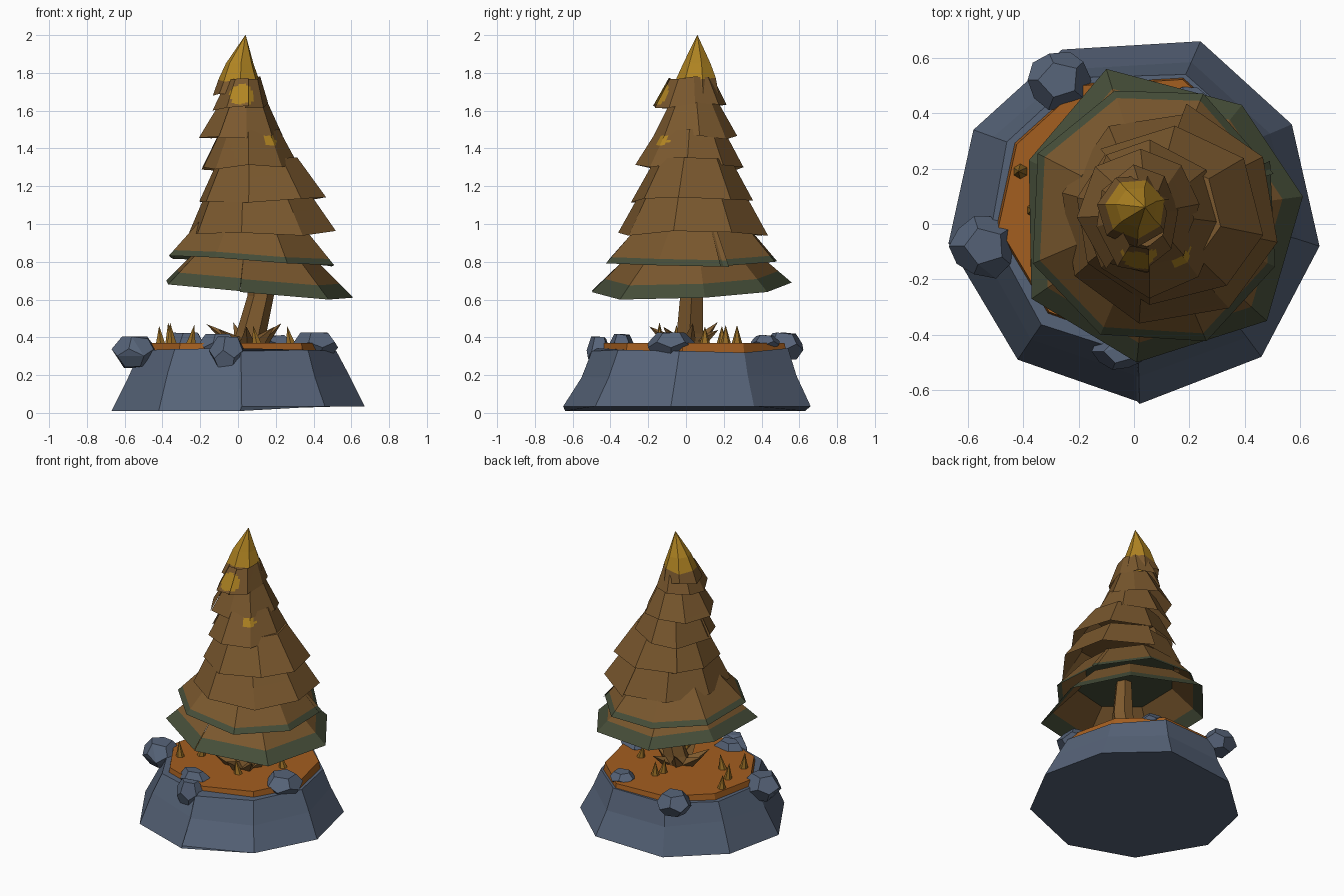
import bpy, bmesh, math, random
from mathutils import Vector

random.seed(7)
cube = bpy.data.objects.get("Cube")
if cube:
    bpy.data.objects.remove(cube)


def material(name, r, g, b):
    def lin(v):
        return ((v / 255 + 0.055) / 1.055) ** 2.4
    m = bpy.data.materials.new(name)
    m.use_nodes = True
    col = (lin(r), lin(g), lin(b), 1)
    m.diffuse_color = col
    m.node_tree.nodes["Principled BSDF"].inputs["Base Color"].default_value = col
    return m


STONE = material("slate stone", 86, 99, 120)
SOIL = material("orange soil", 163, 94, 32)
BROWN = material("autumn brown", 122, 88, 46)
GREEN = material("dark green", 70, 78, 57)
GOLD = material("gold", 176, 132, 34)
BARK = material("bark brown", 126, 90, 46)
SPIKE = material("spike ochre", 148, 106, 36)


def finish(name, bm, *mats):
    mesh = bpy.data.meshes.new(name)
    bm.to_mesh(mesh)
    bm.free()
    for m in mats:
        mesh.materials.append(m)
    ob = bpy.data.objects.new(name, mesh)
    bpy.context.collection.objects.link(ob)


def loft(bm, rows, closed=True):
    """Skin rows of points; returns the vertex rows and face strips."""
    vs = [[bm.verts.new(p) for p in row] for row in rows]
    n = len(vs[0])
    strips = []
    for a, b in zip(vs, vs[1:]):
        strips.append([bm.faces.new((a[i], a[(i + 1) % n], b[(i + 1) % n], b[i]))
                       for i in range(n if closed else n - 1)])
    return vs, strips


# Rock pedestal: uneven outline with a small step at the front
outline = [(.02, -.65), (.46, -.48), (.67, -.08), (.57, .36), (.24, .66),
           (-.26, .63), (-.58, .34), (-.67, -.07), (-.42, -.49), (.01, -.64)]
rows = []
for scale, z in ((1, 0), (.88, .2), (.79, .34)):
    row = []
    for x, y in outline:
        s = scale + (random.uniform(-.02, .02) if z else 0)
        foot = .01 if x < .015 else .035
        # The rim dips on the left rear
        dip = .03 if z > .3 and x > .5 and y > 0 else 0
        row.append((x * s, y * s + .08 * z,
                    z - dip + random.uniform(-.015, .015) if z else foot))
    rows.append(row)
bm = bmesh.new()
vs, _ = loft(bm, rows)
bm.faces.new(vs[0][::-1])
bm.faces.new(vs[-1])
finish("rock_pedestal", bm, STONE)

# Soil plate on the pedestal
bm = bmesh.new()
vs, _ = loft(bm, [[(x * s, y * s + .04, z) for x, y in outline[:-1]]
                  for s, z in ((.75, .3), (.73, .37))])
bm.faces.new(vs[-1])
finish("soil", bm, SOIL)


# Boulders: faceted lumps with pentagonal sides
def boulder(name, loc, size):
    src = bmesh.new()
    bmesh.ops.create_icosphere(src, subdivisions=1, radius=1)
    bm = bmesh.new()
    for f in src.faces:
        d = f.calc_center_median().normalized()
        p = [d[i] * size[i] * random.uniform(.9, 1.08) for i in range(3)]
        bm.verts.new(Vector(p) + Vector(loc))
    src.free()
    bmesh.ops.convex_hull(bm, input=bm.verts[:])
    bmesh.ops.dissolve_limit(bm, angle_limit=.25, verts=bm.verts[:], edges=bm.edges[:])
    finish(name, bm, STONE)


boulder("boulder_back", (-.27, .52, .35), (.12, .11, .09))
boulder("boulder_right", (-.54, -.08, .32), (.13, .12, .1))
boulder("boulder_front", (-.05, -.46, .31), (.1, .07, .11))
boulder("boulder_left", (.41, -.08, .36), (.13, .13, .08))
boulder("boulder_rear_soil", (.2, .42, .37), (.09, .08, .05))
boulder("boulder_soil", (-.1, -.34, .36), (.11, .07, .07))

# Leaning trunk with a flared foot
bm = bmesh.new()
trunk = [(.05, .01, .34, .1), (.07, .02, .42, .08), (.12, .03, .62, .07), (.11, .03, .9, .05)]
loft(bm, [[(x + r * math.cos(a * math.tau / 6), y + r * math.sin(a * math.tau / 6), z)
           for a in range(6)] for x, y, z, r in trunk])
finish("trunk", bm, BARK)


# Pointed blades and small cones
def spike(bm, base, tip, r, sides=4):
    base, tip = Vector(base), Vector(tip)
    q = (tip - base).to_track_quat("Z", "Y")
    ring = [bm.verts.new(base + q @ Vector((r * math.cos(k * math.tau / sides),
                                            r * math.sin(k * math.tau / sides), 0)))
            for k in range(sides)]
    top = bm.verts.new(tip)
    for k in range(sides):
        bm.faces.new((ring[k], ring[(k + 1) % sides], top))


bm = bmesh.new()
for k in range(7):
    a = k * math.tau / 7 + .2
    c, s = math.cos(a), math.sin(a)
    reach = random.uniform(.18, .23)
    spike(bm, (.05 + .06 * c, .06 * s, .36),
          (.05 + reach * c, reach * s, random.uniform(.43, .49)), .045)
finish("trunk_blades", bm, BARK)

bm = bmesh.new()
for x, y in ((-.35, -.14), (-.25, -.05), (-.36, .05), (-.41, .19), (.1, -.14),
             (.05, .27), (.03, .21), (.28, .1)):
    spike(bm, (x, y, .36), (x + random.uniform(-.02, .02), y, random.uniform(.45, .48)), .03, 6)
finish("ground_spikes", bm, SPIKE)


# Foliage tiers: overlapping wrapped skirts, hollow below
def skirt(number, rim, height, top, green):
    cx = sum(p[0] for p in rim) / len(rim)
    cy = sum(p[1] for p in rim) / len(rim)
    level = sum(p[2] for p in rim) / len(rim)
    rows = []
    for t in (0, green or .15, .6, 1):
        s = 1 + (top - 1) * t
        # Upper rings drift toward the trunk line and level out
        dx, dy = cx + (.06 - cx) * t * .35, cy + (.04 - cy) * t * .35
        rows.append([(dx + (x - cx) * s, dy + (y - cy) * s,
                      level + height * t + (z - level) * (1 - t * .5)) for x, y, z in rim])
    bm = bmesh.new()
    vs, strips = loft(bm, rows, closed=False)
    roof = bm.faces.new(vs[-1])
    if green:
        for f in strips[0] + [roof]:
            f.material_index = 1
    if number in (5, 7):
        # Gold patches on the front
        bm.faces.remove(roof)
        bmesh.ops.subdivide_edges(bm, edges=bm.edges[:], cuts=5, use_grid_fill=True)
        for f in bm.faces:
            mid = f.calc_center_median()
            if any((mid - Vector(c)).length < r for c, r in
                   (((.02, -.11, 1.675), .065), ((.16, -.11, 1.43), .045))):
                f.material_index = 2
    finish(f"foliage_tier_{number}", bm, BROWN, GREEN, GOLD)


# Lowest skirt has a strongly tilted, irregular rim
low_rim = [(.01, -.5, .64), (.48, -.35, .6), (.61, .1, .61), (.39, .43, .64),
           (-.1, .56, .69), (-.38, .23, .7), (-.37, -.27, .68), (.01, -.5, .645)]
skirt(1, low_rim, .21, .58, .32)

#  x range, y range, rim height, tilt along x, height, top scale, green share
TIERS = [(-.38, .52, -.44, .5, .8, -.05, .2, .62, .16),
         (-.27, .51, -.36, .42, .95, .01, .2, .72, 0),
         (-.21, .46, -.29, .35, 1.13, .03, .22, .62, 0),
         (-.18, .31, -.26, .3, 1.3, .02, .19, .62, 0),
         (-.2, .24, -.18, .26, 1.46, 0, .19, .55, 0),
         (-.13, .16, -.17, .21, 1.62, .01, .15, .6, 0)]
for number, (x0, x1, y0, y1, z, tilt, height, top, green) in enumerate(TIERS, 2):
    n = 8
    turn = [number * .9 - 1.4 + (k + random.uniform(-.12, .12)) * math.tau / n for k in range(n)]
    turn.append(turn[0] + math.tau + .1)
    rim = []
    for k, a in enumerate(turn):
        w = random.uniform(.98, 1.03) + .04 * k / n
        rim.append(((x0 + x1) / 2 + (x1 - x0) / 2 * w * math.cos(a),
                    (y0 + y1) / 2 + (y1 - y0) / 2 * w * math.sin(a),
                    z + tilt * math.cos(a) * .6 + random.uniform(-.015, .015)))
    skirt(number, rim, height, top, green)

# Pointed crown, gold above the brown hem
bm = bmesh.new()
crown = [(0, .05, 1.69, .135), (.005, .055, 1.76, .11), (.01, .06, 1.85, .075), (.04, .06, 2, .001)]
_, strips = loft(bm, [[(x + r * math.cos(k * math.tau / 7 + .3), y + r * math.sin(k * math.tau / 7 + .3),
                        z + (random.uniform(-.015, .015) if z < 1.8 else 0))
                       for k in range(7)] for x, y, z, r in crown])
for f in strips[1] + strips[2]:
    f.material_index = 1
finish("crown", bm, BROWN, GOLD)
